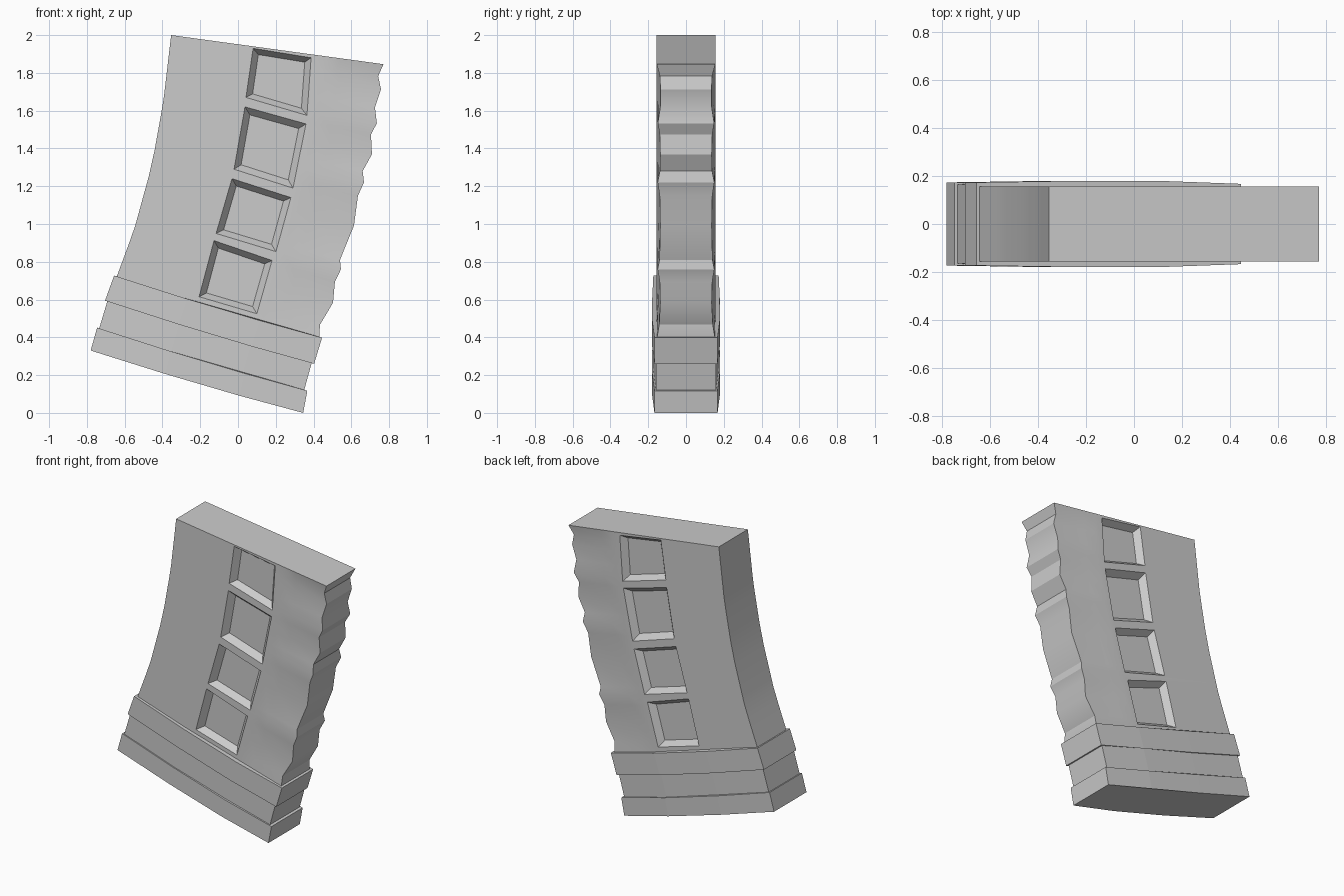
import bpy, bmesh
from mathutils import Vector

if "Cube" in bpy.data.objects:
    bpy.data.objects.remove(bpy.data.objects["Cube"])


def make_object(name, bm, smooth=True):
    bmesh.ops.recalc_face_normals(bm, faces=bm.faces)
    mesh = bpy.data.meshes.new(name)
    bm.to_mesh(mesh)
    bm.free()
    ob = bpy.data.objects.new(name, mesh)
    bpy.context.collection.objects.link(ob)
    return ob


def select(ob):
    bpy.ops.object.select_all(action='DESELECT')
    ob.select_set(True)
    bpy.context.view_layer.objects.active = ob


def add_loft(bm, rings):
    """Bridge equal-sized vertex rings and cap both ends."""
    rings = [[bm.verts.new(p) for p in ring] for ring in rings]
    n = len(rings[0])
    for a, b in zip(rings, rings[1:]):
        for i in range(n):
            j = (i + 1) % n
            bm.faces.new((a[i], a[j], b[j], b[i]))
    bm.faces.new(rings[0])
    bm.faces.new(rings[-1][::-1])


def mirrored_ring(back, front, columns, sag=0.0):
    """Row from back to front edge; columns are (fraction, half thickness)."""
    pts = []
    for k, y in columns:
        drop = sag if 0 < k < 1 else 0
        pts.append((back[0] + (front[0] - back[0]) * k, -y,
                    back[1] + (front[1] - back[1]) * k - drop))
    return pts + [(x, -y, z) for x, y, z in reversed(pts)]


def back_x(z):
    """Curved rear edge of the body."""
    line = [(2.0, -.354), (1.65, -.395), (1.316, -.455), (.97, -.55), (.727, -.64)]
    for (z1, x1), (z0, x0) in zip(line, line[1:]):
        if z >= z0:
            break
    return x0 + (x1 - x0) * (z - z0) / (z1 - z0)


# Curved body with a scalloped front grip: x, z, half thickness
grip = [(.77, 1.846, .155), (.742, 1.783, .138), (.757, 1.713, .135), (.725, 1.618, .136),
        (.735, 1.533, .149), (.704, 1.475, .139), (.709, 1.369, .136), (.66, 1.28, .138),
        (.667, 1.22, .150), (.635, 1.15, .139), (.614, .992, .136), (.54, .81, .140),
        (.545, .76, .150), (.513, .695, .139), (.503, .583, .136), (.434, .467, .142),
        (.43, .40, .153), (.40, .30, .155)]
rings = []
for x, z, y in grip:
    bz = .73 + 1.27 * (z - .40) / 1.446
    columns = [(0, .155), (.72, .155), (.80, .155 - (.155 - y) * .45), (1, y)]
    rings.append(mirrored_ring((back_x(bz), bz), (x, z), columns))
bm = bmesh.new()
add_loft(bm, rings)
body = make_object("curved_body", bm)

# Tapered window pockets on both sides
windows = [[(.08, 1.93), (.387, 1.88), (.365, 1.575), (.042, 1.67)],
           [(.037, 1.62), (.36, 1.53), (.291, 1.19), (-.021, 1.29)],
           [(-.032, 1.24), (.28, 1.14), (.201, .854), (-.116, .95)],
           [(-.127, .912), (.18, .807), (.1, .525), (-.206, .615)]]
bm = bmesh.new()
for quad in windows:
    corners = [Vector(c) for c in quad]
    mid = sum(corners, Vector((0, 0))) / 4
    for side in (-1, 1):
        pocket = []
        for scale, y in ((1.08, .171), (.8, .115)):
            ring = [mid + (c - mid) * scale for c in corners]
            pocket.append([(p.x, side * y, p.y) for p in ring])
        add_loft(bm, pocket)
cutter = make_object("window_cutter", bm)
cutter.hide_render = True
mod = body.modifiers.new("windows", 'BOOLEAN')
mod.operation = 'DIFFERENCE'
mod.solver = 'EXACT'
mod.object = cutter
select(body)
bpy.ops.object.modifier_apply(modifier=mod.name)
bpy.data.objects.remove(cutter)
select(body)
bpy.ops.object.shade_smooth_by_angle(angle=0.45)


# Collar, recessed neck and floor plate, each slightly bowed sideways
def band(name, top, bottom, grow):
    columns = [(0, .173 + grow), (.35, .179 + grow), (.7, .179 + grow), (1, .167 + grow)]
    bm = bmesh.new()
    add_loft(bm, [mirrored_ring(*edge, columns, sag=.008) for edge in (top, bottom)])
    return make_object(name, bm)


band("upper_collar", ((-.656, .727), (.445, .398)), ((-.704, .594), (.403, .26)), 0)
band("recessed_neck", ((-.68, .63), (.40, .30)), ((-.743, .42), (.342, .09)), -.008)
band("floor_plate", ((-.746, .451), (.367, .117)), ((-.78, .33), (.345, 0)), 0)
